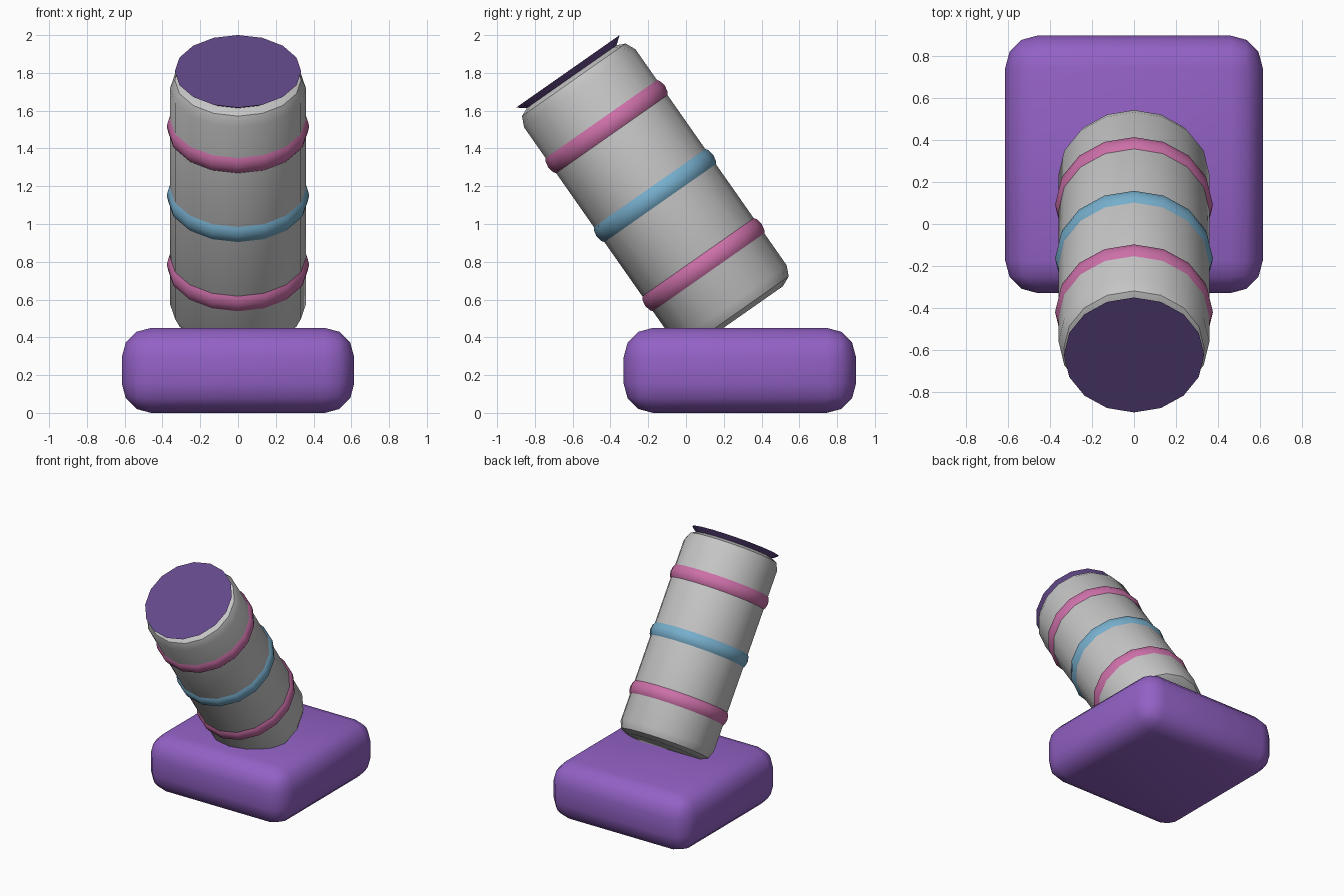
import bpy
import bmesh
from math import radians, sin, cos, pi

if "Cube" in bpy.data.objects:
    bpy.data.objects.remove(bpy.data.objects["Cube"])

SIDES = 16
TILT = radians(35)
FOOT = (0, 0.43, 0.301)      # point where the tilted axis starts


def material(name, rgb):
    m = bpy.data.materials.new(name)
    m.use_nodes = True
    color = (*rgb, 1)
    m.diffuse_color = color
    m.node_tree.nodes["Principled BSDF"].inputs["Base Color"].default_value = color
    return m


purple = material("purple", (0.29, 0.12, 0.56))
dark_purple = material("dark purple", (0.125, 0.067, 0.25))
grey = material("light grey", (0.56, 0.56, 0.56))
pink = material("pink", (0.60, 0.16, 0.39))
blue = material("sky blue", (0.18, 0.42, 0.60))


def finish(name, bm, mat):
    bmesh.ops.recalc_face_normals(bm, faces=bm.faces)
    mesh = bpy.data.meshes.new(name)
    bm.to_mesh(mesh)
    bm.free()
    mesh.materials.append(mat)
    obj = bpy.data.objects.new(name, mesh)
    bpy.context.collection.objects.link(obj)
    bpy.ops.object.select_all(action="DESELECT")
    obj.select_set(True)
    bpy.context.view_layer.objects.active = obj
    bpy.ops.object.shade_smooth_by_angle(angle=radians(35))
    return obj


def turned(name, profile, mat, height=0):
    """Revolve (radius, height) points around the tilted axis, capping both ends."""
    bm = bmesh.new()
    rings = [[bm.verts.new((r * cos(2 * pi * i / SIDES), r * sin(2 * pi * i / SIDES), z + height))
              for i in range(SIDES)] for r, z in profile]
    for low, high in zip(rings, rings[1:]):
        for i in range(SIDES):
            j = (i + 1) % SIDES
            bm.faces.new((low[i], low[j], high[j], high[i]))
    bm.faces.new(rings[0])
    bm.faces.new(rings[-1])
    obj = finish(name, bm, mat)
    obj.location = FOOT
    obj.rotation_euler.x = TILT
    return obj


# Rounded square base
bm = bmesh.new()
bmesh.ops.create_cube(bm, size=1)
bmesh.ops.scale(bm, vec=(1.23, 1.23, 0.45), verts=bm.verts)
bmesh.ops.bevel(bm, geom=bm.edges[:], offset=0.155, segments=3, profile=0.5,
                affect="EDGES", clamp_overlap=True)
base = finish("base", bm, purple)
base.location = (0, 0.285, 0.225)

# Barrel with rounded rims at both ends
rim = [(0.28, 0), (0.335, 0.025), (0.36, 0.08)]
bottom, top = 0.255, 1.81
turned("barrel", [(r, bottom + z) for r, z in rim]
       + [(r, top - z) for r, z in reversed(rim)], grey)

# Bulging bands around the barrel
half_band = [(0.35, 0.062), (0.37, 0.035), (0.377, 0)]
band = [(r, -z) for r, z in half_band] + half_band[-2::-1]
for name, height, mat in (("lower_band", 0.59, pink),
                          ("middle_band", 1.037, blue),
                          ("upper_band", 1.483, pink)):
    turned(name, band, mat, height)

# Dark muzzle plate, tapering into the barrel
turned("muzzle", [(0.27, 1.79), (0.335, 1.84)], dark_purple)
